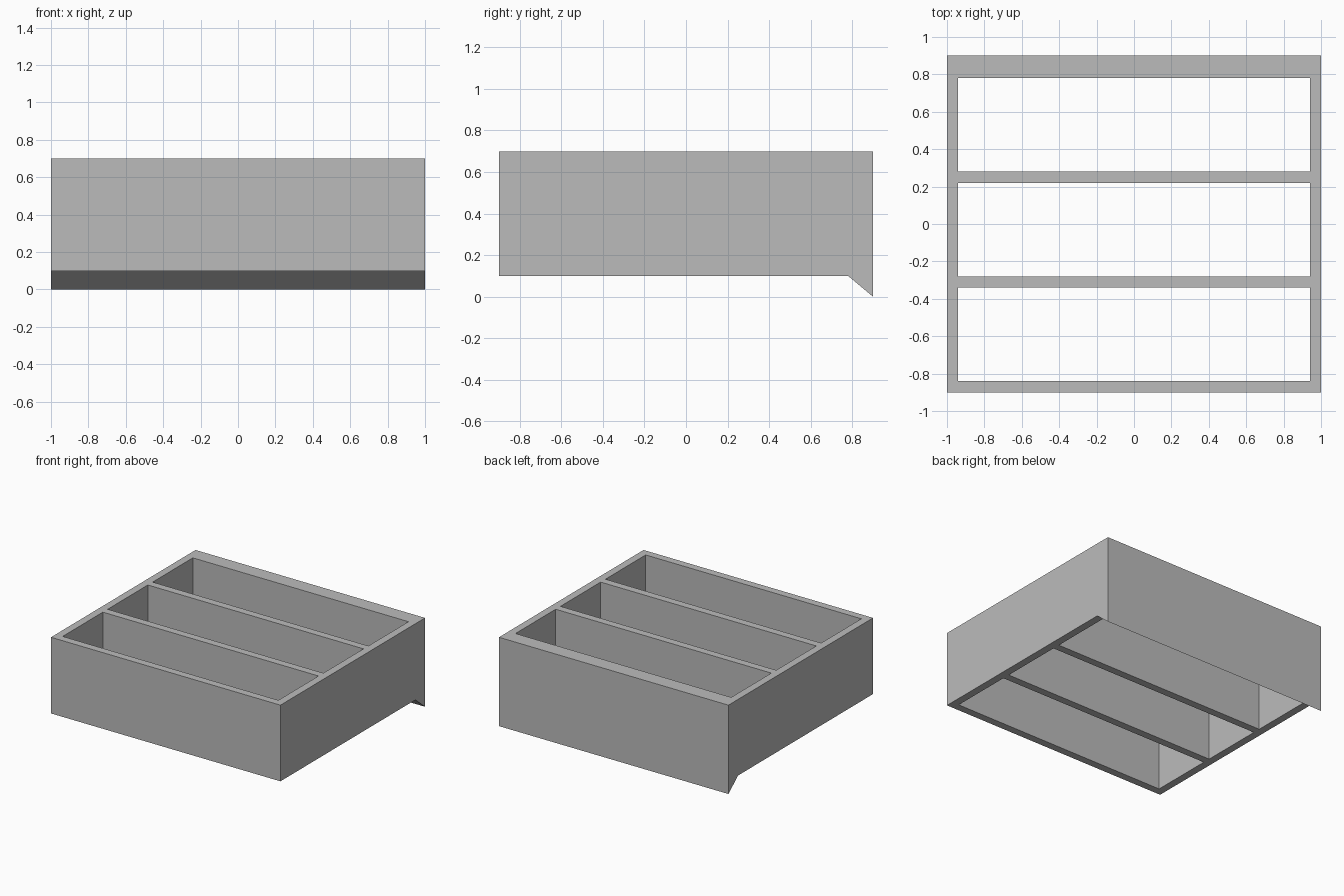
import bpy
import bmesh

cube = bpy.data.objects.get("Cube")
if cube:
    bpy.data.objects.remove(cube, do_unlink=True)

WALL = 0.06
HALF_X, HALF_Y = 1.0, 0.9
BASE, TOP = 0.1, 0.7
BAY = 0.5

grey = bpy.data.materials.new("plain grey")
grey.use_nodes = True
colour = (0.5, 0.5, 0.5, 1)
grey.diffuse_color = colour
grey.node_tree.nodes["Principled BSDF"].inputs["Base Color"].default_value = colour


def extrude_profile(name, profile, half_x):
    """Sweep a side profile of (y, z) points across the width."""
    bm = bmesh.new()
    face = bm.faces.new([bm.verts.new((-half_x, y, z)) for y, z in profile])
    swept = bmesh.ops.extrude_face_region(bm, geom=[face])
    verts = [g for g in swept["geom"] if isinstance(g, bmesh.types.BMVert)]
    bmesh.ops.translate(bm, vec=(2 * half_x, 0, 0), verts=verts)
    bmesh.ops.recalc_face_normals(bm, faces=bm.faces)
    mesh = bpy.data.meshes.new(name)
    bm.to_mesh(mesh)
    bm.free()
    mesh.materials.append(grey)
    obj = bpy.data.objects.new(name, mesh)
    bpy.context.collection.objects.link(obj)
    return obj


# Outer body with the sloped lip hanging under the thick back wall
lip_start = HALF_Y - 2 * WALL
tray = extrude_profile("divided_tray", [
    (-HALF_Y, BASE), (lip_start, BASE), (HALF_Y, 0),
    (HALF_Y, TOP), (-HALF_Y, TOP)], HALF_X)

# Three open bays cut right through, leaving walls and dividers
for i in range(3):
    y0 = -HALF_Y + WALL + i * (BAY + WALL)
    y1 = y0 + BAY
    cutter = extrude_profile(f"bay_cutter_{i + 1}", [
        (y0, -1), (y1, -1), (y1, 1), (y0, 1)], HALF_X - WALL)
    cutter.hide_render = True
    cutter.hide_set(True)
    cut = tray.modifiers.new(f"bay_{i + 1}", "BOOLEAN")
    cut.operation = "DIFFERENCE"
    cut.solver = "EXACT"
    cut.object = cutter

# Bake the cuts and discard the cutters
bpy.context.view_layer.update()
evaluated = tray.evaluated_get(bpy.context.evaluated_depsgraph_get())
cut_mesh = bpy.data.meshes.new_from_object(evaluated)
tray.modifiers.clear()
tray.data = cut_mesh
for obj in [o for o in bpy.data.objects if o.name.startswith("bay_cutter")]:
    bpy.data.objects.remove(obj, do_unlink=True)
